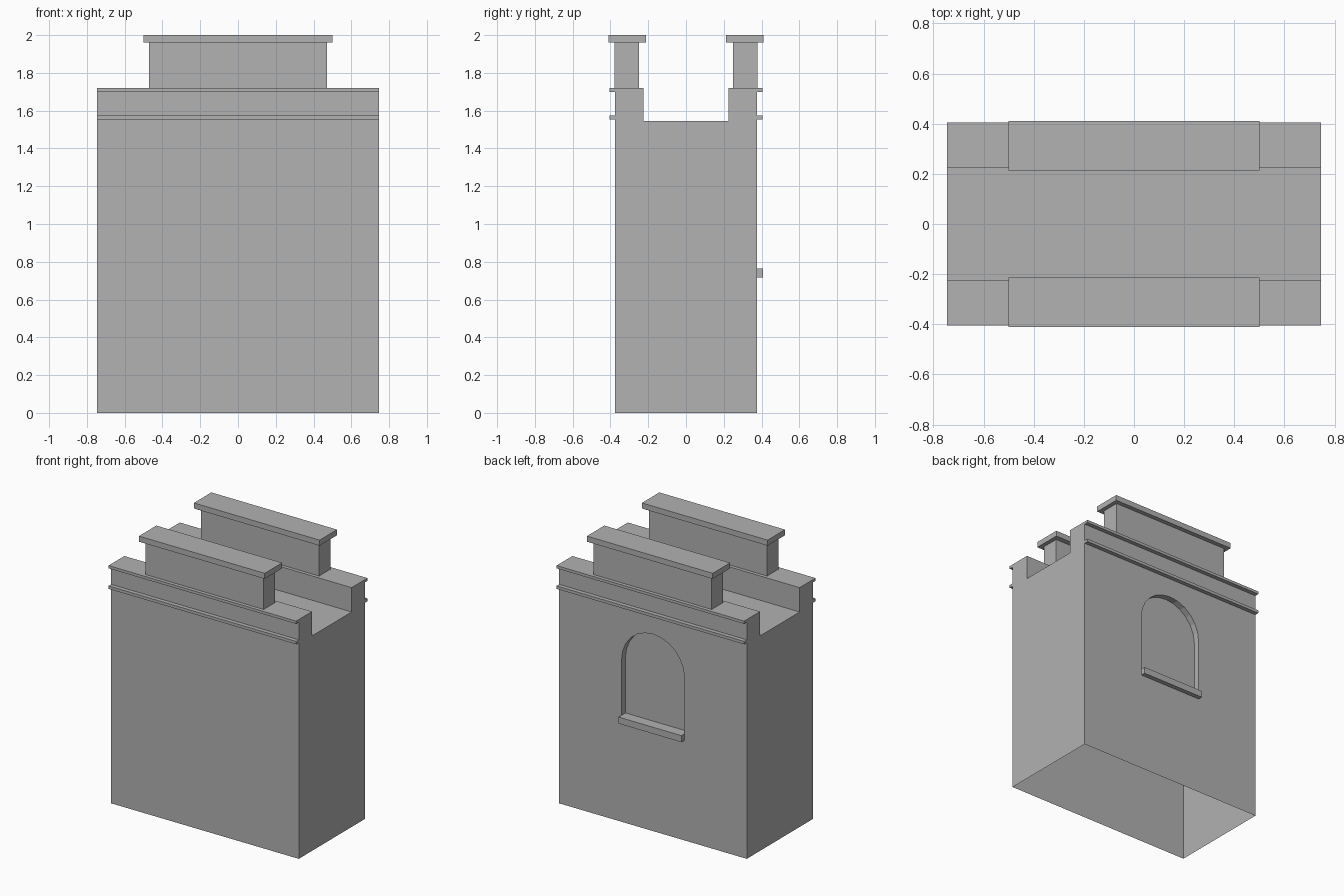
import bpy, bmesh, math

cube = bpy.data.objects.get("Cube")
if cube:
    bpy.data.objects.remove(cube, do_unlink=True)

stone = bpy.data.materials.new("grey_stone")
stone.use_nodes = True
GREY = (0.445, 0.445, 0.445, 1)
stone.diffuse_color = GREY
stone.node_tree.nodes["Principled BSDF"].inputs["Base Color"].default_value = GREY


def finish(name, bm):
    bmesh.ops.recalc_face_normals(bm, faces=bm.faces)
    mesh = bpy.data.meshes.new(name)
    bm.to_mesh(mesh)
    bm.free()
    mesh.materials.append(stone)
    obj = bpy.data.objects.new(name, mesh)
    bpy.context.collection.objects.link(obj)
    return obj


def prism(name, points, offset):
    """Extrude a closed outline by an offset vector."""
    bm = bmesh.new()
    face = bm.faces.new([bm.verts.new(p) for p in points])
    new = bmesh.ops.extrude_face_region(bm, geom=[face])["geom"]
    verts = [v for v in new if isinstance(v, bmesh.types.BMVert)]
    bmesh.ops.translate(bm, verts=verts, vec=offset)
    return finish(name, bm)


def box(name, half_x, y0, y1, z0, z1):
    """Box centred on x."""
    outline = [(-half_x, y0, z0), (-half_x, y1, z0), (-half_x, y1, z1), (-half_x, y0, z1)]
    return prism(name, outline, (2 * half_x, 0, 0))


HALF_X, HALF_Y = 0.746, 0.375
INNER_Y, FLOOR_Z, TOP_Z = 0.225, 1.545, 1.72
WINDOW_R, SILL_Z, SPRING_Z, RECESS = 0.25, 0.765, 1.165, 0.045

# Tower body with a channel along the top
half = [(HALF_Y, 0), (HALF_Y, TOP_Z), (INNER_Y, TOP_Z), (INNER_Y, FLOOR_Z)]
section = half + [(-y, z) for y, z in reversed(half)]
body = prism("tower_body", [(-HALF_X, y, z) for y, z in section], (2 * HALF_X, 0, 0))

# Arched blind window cut into the back wall
arch = [(WINDOW_R, SILL_Z), (-WINDOW_R, SILL_Z)]
for i in range(13):
    a = math.pi * (1 - i / 12)
    arch.append((WINDOW_R * math.cos(a), SPRING_Z + WINDOW_R * math.sin(a)))
cutter = prism("window_cutter", [(x, HALF_Y - RECESS, z) for x, z in arch], (0, 0.2, 0))
cutter.hide_render = True
cut = body.modifiers.new("window", "BOOLEAN")
cut.operation = "DIFFERENCE"
cut.solver = "EXACT"
cut.object = cutter
bpy.context.view_layer.objects.active = body
bpy.ops.object.modifier_apply(modifier=cut.name)
bpy.data.objects.remove(cutter, do_unlink=True)

# Open underside
bm = bmesh.new()
bm.from_mesh(body.data)
under = [f for f in bm.faces if all(v.co.z < 0.001 for v in f.verts)]
bmesh.ops.delete(bm, geom=under, context="FACES_ONLY")
bm.to_mesh(body.data)
bm.free()

# Window sill
box("window_sill", WINDOW_R, HALF_Y, 0.408, 0.718, SILL_Z)

# Mouldings, raised parapets and their caps on both long sides
for side, s in (("front", -1), ("back", 1)):
    box(side + "_lower_moulding", HALF_X, s * HALF_Y, s * 0.405, 1.553, 1.574)
    box(side + "_upper_moulding", HALF_X, s * HALF_Y, s * 0.405, 1.70, TOP_Z)
    box(side + "_parapet", 0.47, s * 0.25, s * 0.379, TOP_Z, 1.96)
    box(side + "_parapet_cap", 0.5, s * 0.213, s * 0.411, 1.96, 2.0)
